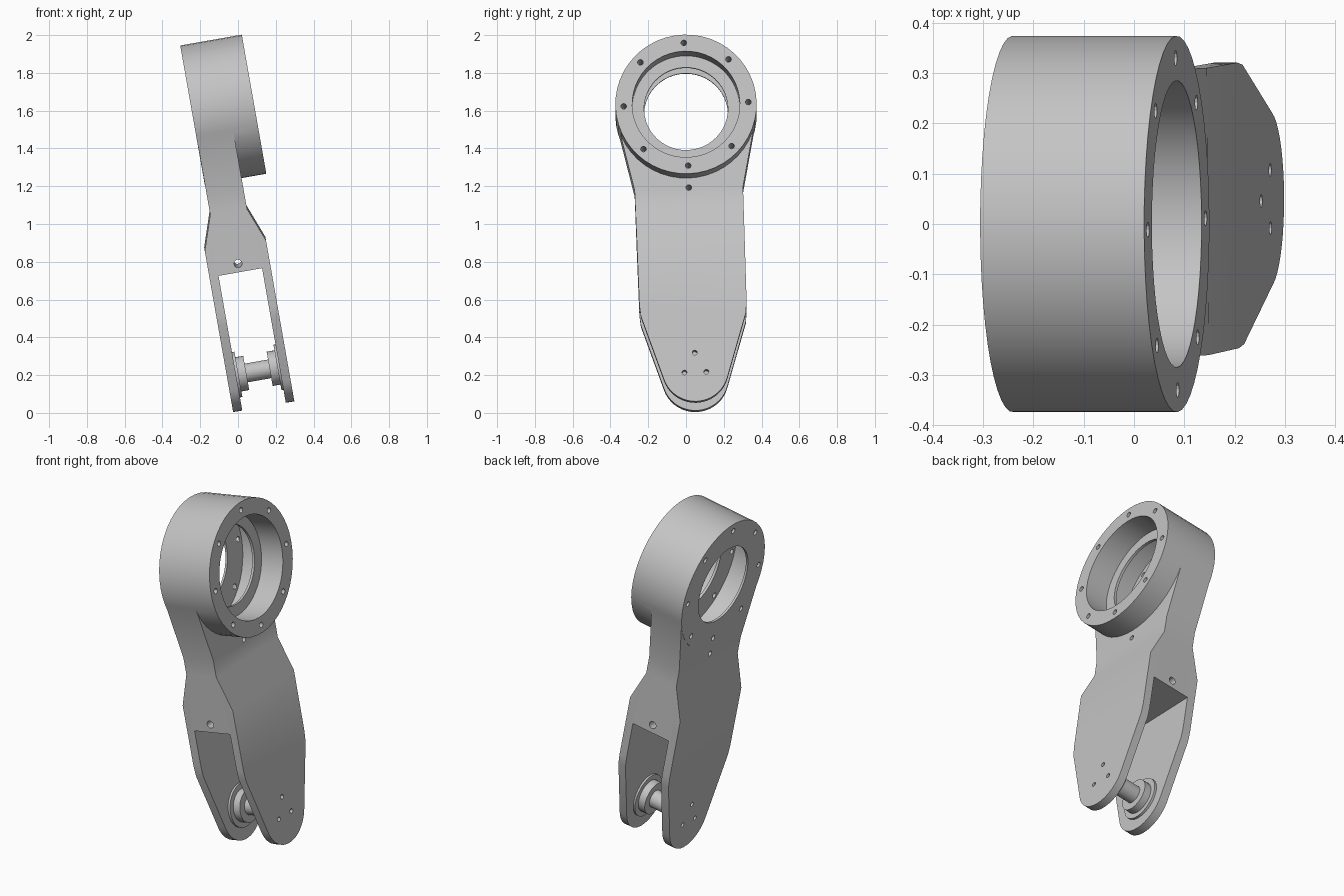
import bpy, bmesh, math
from mathutils import Matrix, Vector

if "Cube" in bpy.data.objects:
    bpy.data.objects.remove(bpy.data.objects["Cube"])

# Local frame: x across the thickness, y sideways, z along the arm, origin at ring centre
PLACE = (Matrix.Translation((-0.24, 0, 1.577))
         @ Matrix.Rotation(math.radians(-10), 4, 'Y')
         @ Matrix.Rotation(math.radians(2), 4, 'X'))

grey = bpy.data.materials.new("plain grey")
grey.diffuse_color = (0.55, 0.55, 0.55, 1)
grey.use_nodes = True
grey.node_tree.nodes["Principled BSDF"].inputs["Base Color"].default_value = grey.diffuse_color


def make(name, bm):
    bmesh.ops.recalc_face_normals(bm, faces=bm.faces)
    me = bpy.data.meshes.new(name)
    bm.to_mesh(me)
    bm.free()
    me.materials.append(grey)
    ob = bpy.data.objects.new(name, me)
    bpy.context.collection.objects.link(ob)
    return ob


def prism(name, pts, vec):
    """Extrude a closed 3D polygon along vec."""
    bm = bmesh.new()
    f = bm.faces.new([bm.verts.new(p) for p in pts])
    ext = bmesh.ops.extrude_face_region(bm, geom=[f])
    vs = [g for g in ext['geom'] if isinstance(g, bmesh.types.BMVert)]
    bmesh.ops.translate(bm, verts=vs, vec=Vector(vec))
    return make(name, bm)


def disc(name, r, x0, x1, y=0, z=0, n=48):
    """Cylinder along the thickness axis."""
    pts = [(x0, y + r * math.cos(2 * math.pi * i / n), z + r * math.sin(2 * math.pi * i / n))
           for i in range(n)]
    return prism(name, pts, (x1 - x0, 0, 0))


def boolean(ob, other, op):
    bpy.context.view_layer.objects.active = ob
    m = ob.modifiers.new(op, 'BOOLEAN')
    m.operation, m.object, m.solver = op, other, 'EXACT'
    bpy.ops.object.modifier_apply(modifier=m.name)
    bpy.data.objects.remove(other)


def finish(ob):
    bpy.ops.object.select_all(action='DESELECT')
    ob.select_set(True)
    bpy.context.view_layer.objects.active = ob
    bpy.ops.object.shade_smooth_by_angle(angle=math.radians(25))
    ob.matrix_world = PLACE


# Arm body: face outline crossed with the forked side profile
HUB = -1.395
half = [(0.371 * math.cos(math.radians(a)), 0.371 * math.sin(math.radians(a)))
        for a in range(84, -13, -8)]
half += [(0.287, -0.43), (0.284, -1.06), (0.278, -1.12)]
half += [(0.176 * math.cos(math.radians(a)), -1.411 + 0.176 * math.sin(math.radians(a)))
         for a in range(-16, -90, -8)]
outline = half + [(-y, z) for y, z in reversed(half)]
arm = prism("forked_arm", [(-0.2, y, z) for y, z in outline], (0.6, 0, 0))
side = [(0, 0.5), (0, -0.526), (-0.062, -0.712), (-0.062, -1.7), (-0.013, -1.7),
        (-0.013, -0.853), (0.221, -0.853), (0.221, -1.7), (0.267, -1.7),
        (0.267, -0.712), (0.197, -0.53), (0.197, 0.5)]
boolean(arm, prism("side_profile", [(x, -0.6, z) for x, z in side], (0, 1.2, 0)), 'INTERSECT')

# Ring housing with bore, inner hollow and through hole
boolean(arm, disc("ring", 0.374, -0.001, 0.33), 'UNION')
boolean(arm, disc("bore", 0.285, 0.19, 0.5), 'DIFFERENCE')
boolean(arm, disc("through_hole", 0.222, -0.2, 0.5), 'DIFFERENCE')
boolean(arm, disc("hollow", 0.36, 0.012, 0.175), 'DIFFERENCE')

# Bolt holes around the ring
for i in range(8):
    a = math.radians(45 * i)
    boolean(arm, disc("bolt_hole", 0.015, -0.2, 0.5,
                      0.33 * math.cos(a), 0.33 * math.sin(a), 12), 'DIFFERENCE')

# Hole below the ring, and three screw holes through both fork legs
boolean(arm, disc("waist_hole", 0.015, -0.2, 0.5, 0, -0.425, 12), 'DIFFERENCE')
for y, z in ((0, -1.325), (-0.058, -1.43), (0.058, -1.43)):
    boolean(arm, disc("screw_hole", 0.013, -0.2, 0.5, y, z, 12), 'DIFFERENCE')

# Sideways hole above the fork slot
n = 16
cross = [(0.10 + 0.021 * math.cos(2 * math.pi * i / n), -0.6,
          -0.807 + 0.021 * math.sin(2 * math.pi * i / n)) for i in range(n)]
boolean(arm, prism("cross_hole", cross, (0, 1.2, 0)), 'DIFFERENCE')
finish(arm)

# Pivot shaft with a stepped collar at each fork leg, turned from one profile
profile = [(-0.014, 0), (-0.014, 0.122), (0.0, 0.122), (0.0, 0.092), (0.042, 0.092),
           (0.042, 0.05), (0.168, 0.05), (0.168, 0.092), (0.21, 0.092),
           (0.21, 0.122), (0.222, 0.122), (0.222, 0)]
bm = bmesh.new()
vs = [bm.verts.new((x, 0, HUB + r)) for x, r in profile]
edges = [bm.edges.new(p) for p in zip(vs, vs[1:])]
bmesh.ops.spin(bm, geom=vs + edges, cent=(0, 0, HUB), axis=(1, 0, 0),
               angle=2 * math.pi, steps=32)
bmesh.ops.remove_doubles(bm, verts=bm.verts, dist=1e-5)
finish(make("pivot_shaft", bm))
